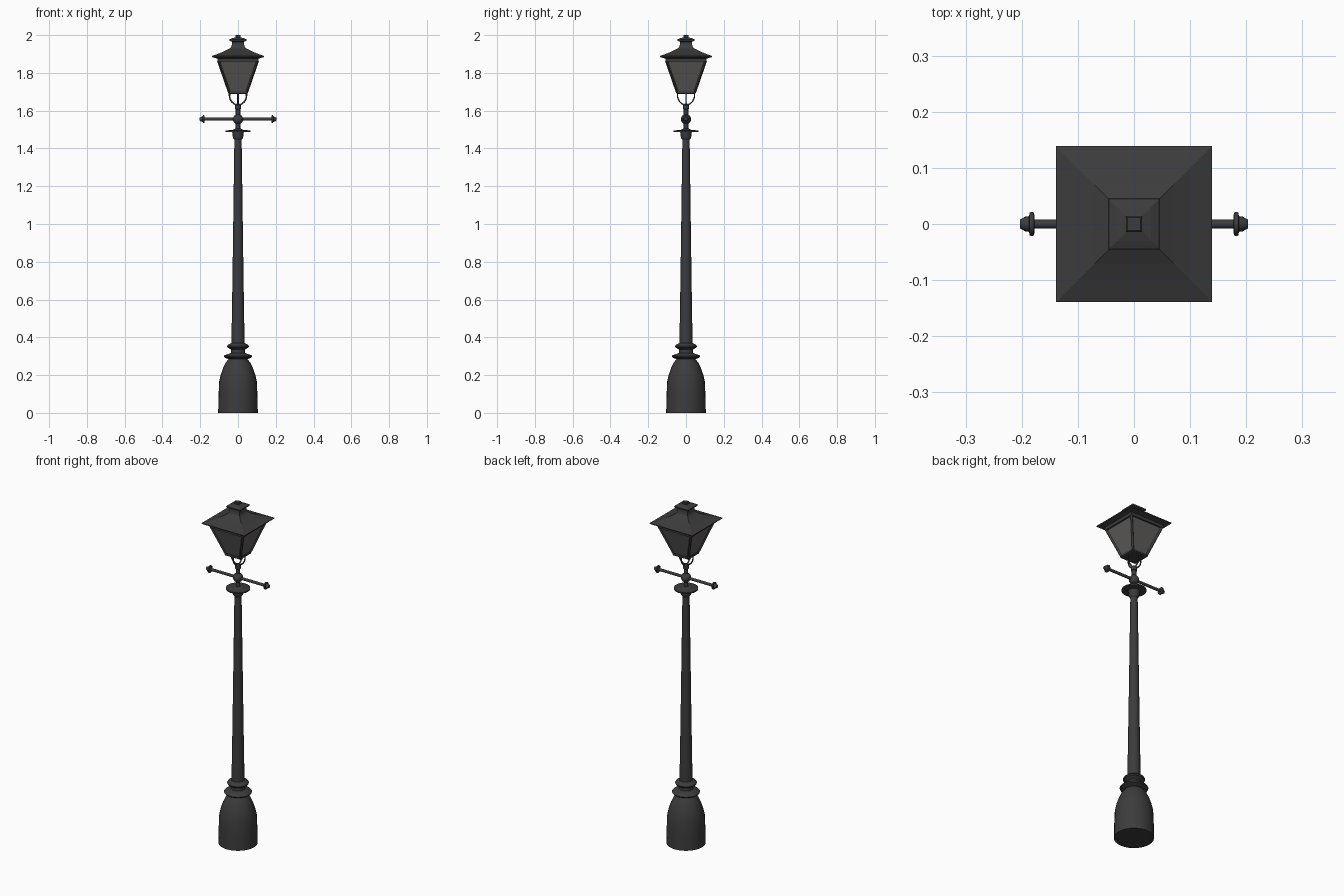
import bpy, bmesh, math
from mathutils import Vector, Matrix

if "Cube" in bpy.data.objects:
    bpy.data.objects.remove(bpy.data.objects["Cube"])


def material(name, rgb):
    m = bpy.data.materials.new(name)
    m.diffuse_color = (*rgb, 1.0)
    m.use_nodes = True
    m.node_tree.nodes["Principled BSDF"].inputs["Base Color"].default_value = m.diffuse_color
    return m


METAL = material("dark iron", (0.045, 0.045, 0.045))
GLASS = material("smoky glass", (0.115, 0.105, 0.105))


def finish(bm, name, mat, smooth=True):
    bmesh.ops.recalc_face_normals(bm, faces=bm.faces)
    me = bpy.data.meshes.new(name)
    bm.to_mesh(me)
    bm.free()
    me.materials.append(mat)
    ob = bpy.data.objects.new(name, me)
    bpy.context.collection.objects.link(ob)
    if smooth:
        bpy.ops.object.select_all(action='DESELECT')
        ob.select_set(True)
        bpy.context.view_layer.objects.active = ob
        bpy.ops.object.shade_smooth_by_angle(angle=math.radians(35))
    return ob


def lathe(name, profile, mat=METAL, sides=28, matrix=None, caps=True):
    """Spin (radius, height) points; sides=4 gives square parts (half width)."""
    bm = bmesh.new()
    square = sides == 4
    k, off = (math.sqrt(2), math.pi / 4) if square else (1, 0)
    rings = [[bm.verts.new((r * k * math.cos(off + math.tau * i / sides),
                            r * k * math.sin(off + math.tau * i / sides), z))
              for i in range(sides)] for r, z in profile]
    for a, b in zip(rings, rings[1:]):
        for i in range(sides):
            j = (i + 1) % sides
            bm.faces.new((a[i], a[j], b[j], b[i]))
    if caps:
        bm.faces.new(rings[0][::-1])
        bm.faces.new(rings[-1])
    if matrix:
        bm.transform(matrix)
    return finish(bm, name, mat, not square)


def rod(name, p, q, r, sides=4):
    p, q = Vector(p), Vector(q)
    d = q - p
    mat = Matrix.Translation(p) @ d.to_track_quat('Z', 'Y').to_matrix().to_4x4()
    return lathe(name, [(r, 0), (r, d.length)], sides=sides, matrix=mat)


# bell-shaped base with its two rings
lathe("base", [(.105, 0), (.103, .09), (.1, .165), (.092, .2), (.08, .235),
               (.066, .265), (.05, .285), (.058, .287), (.072, .294), (.075, .3),
               (.07, .306), (.05, .312), (.037, .318), (.036, .335), (.045, .34),
               (.056, .347), (.058, .353), (.054, .36), (.04, .367), (.034, .37)])

# tapered shaft, collar and thin disc
lathe("shaft", [(.035, .36), (.031, .6), (.026, .95), (.022, 1.25), (.019, 1.46)])
lathe("collar", [(.019, 1.445), (.026, 1.455), (.028, 1.465), (.028, 1.478),
                 (.032, 1.487), (.032, 1.49)])
lathe("disc", [(.03, 1.486), (.065, 1.488), (.065, 1.495), (.03, 1.498), (.014, 1.505)])

# stem, ball and upper socket
lathe("stem", [(.012, 1.495), (.012, 1.62)], sides=16)
lathe("ball", [(max(.001, .027 * math.sin(math.pi * i / 12)),
                1.555 - .027 * math.cos(math.pi * i / 12)) for i in range(13)])
lathe("socket", [(.01, 1.605), (.016, 1.61), (.016, 1.63), (.008, 1.637)], sides=16)

# crossbar with flanged finials on both ends
for side, label in ((1, "right"), (-1, "left")):
    m = Matrix.Translation((0, 0, 1.555)) @ Matrix.Rotation(side * math.pi / 2, 4, 'Y')
    lathe("crossbar_" + label,
          [(.008, 0), (.008, .177), (.02, .178), (.021, .18), (.021, .184), (.02, .186),
           (.014, .187), (.013, .194), (.008, .203)], sides=16, matrix=m)

# four curved arms carrying the lantern
arm = [(.045, 1.692), (.045, 1.675), (.041, 1.66), (.033, 1.647), (.022, 1.637), (.008, 1.63)]
for n in range(4):
    c, s = round(math.cos(n * math.pi / 2)), round(math.sin(n * math.pi / 2))
    cu = bpy.data.curves.new("lantern_arm", 'CURVE')
    cu.dimensions = '3D'
    cu.bevel_depth = .004
    cu.bevel_resolution = 1
    sp = cu.splines.new('POLY')
    sp.points.add(len(arm) - 1)
    for pt, (r, z) in zip(sp.points, arm):
        pt.co = (r * c, r * s, z, 1)
    cu.materials.append(METAL)
    ob = bpy.data.objects.new("lantern_arm", cu)
    bpy.context.collection.objects.link(ob)
    bpy.ops.object.select_all(action='DESELECT')
    ob.select_set(True)
    bpy.context.view_layer.objects.active = ob
    bpy.ops.object.convert(target='MESH')

# lantern floor, glass and frame bars
lathe("lantern_floor", [(.044, 1.688), (.049, 1.69), (.051, 1.698)], sides=4)
lathe("lantern_glass", [(.046, 1.697), (.102, 1.866)], GLASS, sides=4, caps=False)
LO, HI = (.047, 1.699), (.104, 1.864)
corners = [(1, 1), (-1, 1), (-1, -1), (1, -1)]
for (ax, ay), (bx, by) in zip(corners, corners[1:] + corners[:1]):
    rod("corner_bar", (ax * LO[0], ay * LO[0], LO[1]), (ax * HI[0], ay * HI[0], HI[1]), .005)
    for h, z in (LO, HI):
        rod("frame_rail", (ax * h, ay * h, z), (bx * h, by * h, z), .005)

# square flared roof, chimney cap and knob
lathe("roof", [(.108, 1.864), (.11, 1.876), (.138, 1.884), (.139, 1.889), (.1, 1.903),
               (.07, 1.916), (.045, 1.929), (.036, 1.938), (.032, 1.95), (.031, 1.968)], sides=4)
lathe("roof_cap", [(.031, 1.964), (.044, 1.97), (.045, 1.978), (.03, 1.984), (.014, 1.988)], sides=4)
lathe("roof_knob", [(.013, 1.985), (.014, 1.998), (.012, 2.0)], sides=4)
